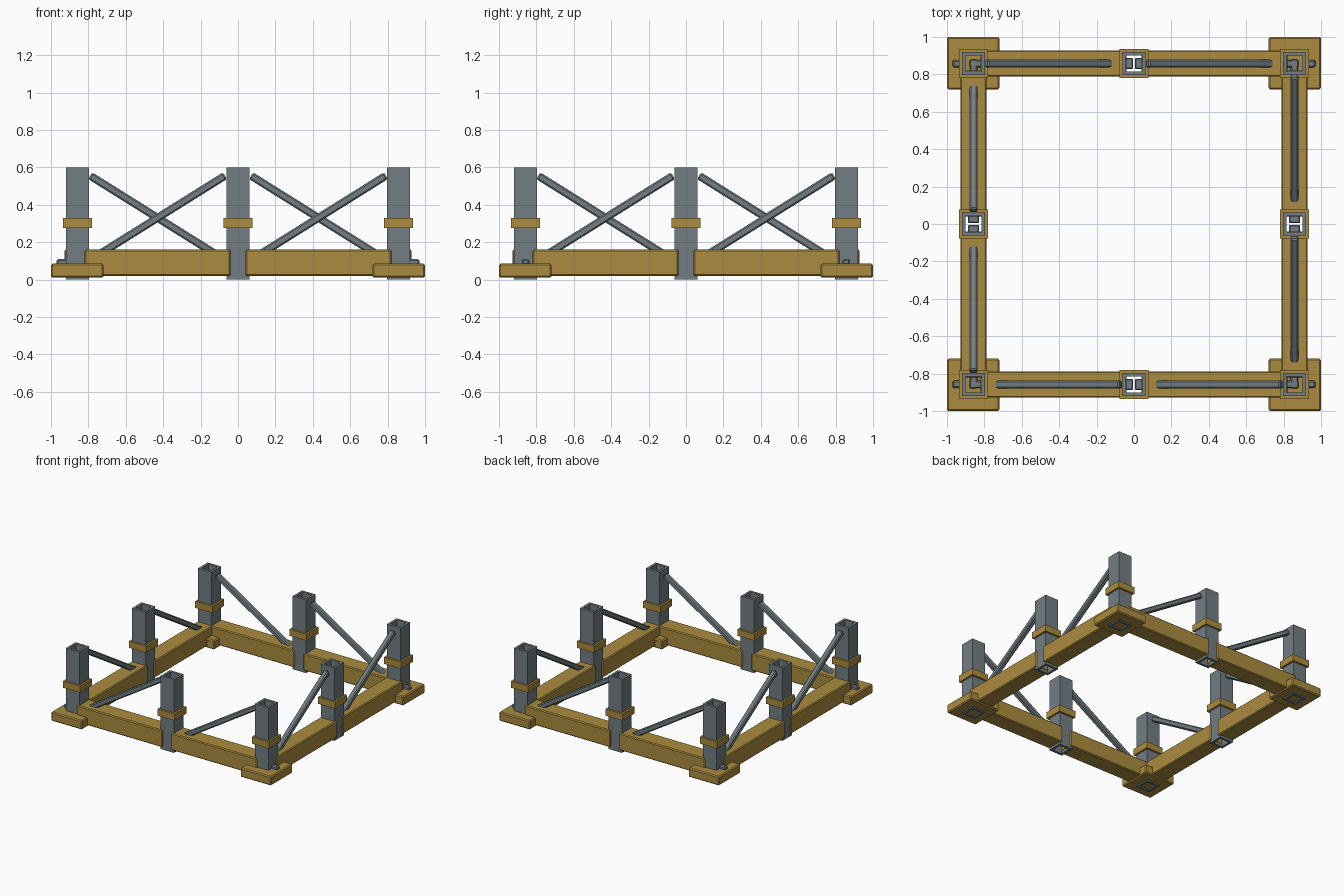
import bpy, bmesh, math
from mathutils import Matrix, Vector

if "Cube" in bpy.data.objects:
    bpy.data.objects.remove(bpy.data.objects["Cube"])


def material(name, rgb):
    m = bpy.data.materials.new(name)
    m.diffuse_color = (*rgb, 1)
    m.use_nodes = True
    m.node_tree.nodes["Principled BSDF"].inputs["Base Color"].default_value = m.diffuse_color
    return m


TIMBER = material("ochre_timber", (0.41, 0.265, 0.05))
STEEL = material("blue_grey_steel", (0.17, 0.21, 0.23))
P = 0.858          # distance of post centres from the middle


def finish(name, bm, mat, turn):
    """Turn the part about z in quarter steps and add it to the scene."""
    bm.transform(Matrix.Rotation(turn * math.pi / 2, 4, 'Z'))
    bmesh.ops.recalc_face_normals(bm, faces=bm.faces)
    me = bpy.data.meshes.new(name)
    bm.to_mesh(me)
    bm.free()
    me.materials.append(mat)
    ob = bpy.data.objects.new(name, me)
    bpy.context.collection.objects.link(ob)
    return ob


def block(name, centre, size, mat, turn=0, bevel=0.0, tilt=0.0):
    """Box with chamfered edges, tilted about y."""
    bm = bmesh.new()
    bmesh.ops.create_cube(bm, size=1)
    bm.transform(Matrix.Diagonal((*size, 1)))
    if bevel:
        bmesh.ops.bevel(bm, geom=bm.edges[:], offset=bevel, segments=1,
                        affect='EDGES')
    bm.transform(Matrix.Translation(centre) @ Matrix.Rotation(tilt, 4, 'Y'))
    return finish(name, bm, mat, turn)


def tube(name, x, y, z0, z1, outer, inner, mat, turn):
    """Open square tube with half widths outer and inner."""
    bm = bmesh.new()
    corners = [(-1, -1), (1, -1), (1, 1), (-1, 1)]
    loops = [[bm.verts.new((x + r * cx, y + r * cy, z)) for cx, cy in corners]
             for r, z in ((outer, z0), (outer, z1), (inner, z1), (inner, z0))]
    for a, b in zip(loops, loops[1:] + loops[:1]):
        for i in range(4):
            j = (i + 1) % 4
            bm.faces.new((a[i], a[j], b[j], b[i]))
    return finish(name, bm, mat, turn)


def brace(name, start, end, turn):
    """Slanted strut between two points of the front side."""
    a, b = Vector(start), Vector(end)
    d = b - a
    block(name, (a + b) / 2, (d.length, 0.042, 0.042), STEEL, turn, 0.008,
          -math.atan2(d.z, d.x))


# One side of the frame, repeated by quarter turns
for t in range(4):
    block("corner_pad", (-0.86, -0.86, 0.0475), (0.28, 0.28, 0.075), TIMBER, t, 0.008)
    for label, x in (("corner", -P), ("middle", 0.0)):
        tube(label + "_post", x, -P, 0.0, 0.6, 0.0615, 0.042, STEEL, t)
        tube(label + "_collar", x, -P, 0.275, 0.33, 0.0775, 0.0615, TIMBER, t)
    for x0, x1 in ((-0.82, -0.04), (0.04, 0.82)):
        block("base_beam", ((x0 + x1) / 2, -P, 0.09), (x1 - x0, 0.14, 0.14),
              TIMBER, t, 0.007)
    # struts rise in the same sense around the frame
    for x in (-0.43, 0.43):
        brace("diagonal_brace", (x - 0.36, -P, 0.105), (x + 0.36, -P, 0.555), t)
    # beam tenons inside the posts
    for s in (-1, 1):
        block("middle_tenon", (s * 0.025, -P, 0.09), (0.04, 0.06, 0.04), STEEL, t, 0.006)
        block("corner_tenon", (s * 0.845, -P, 0.09), (0.07, 0.04, 0.04), STEEL, t, 0.006)

# Pegs poking out sideways at the corners
for t in (0, 2):
    for s in (-1, 1):
        block("corner_peg", (s * 0.94, -P, 0.09), (0.06, 0.04, 0.04), STEEL, t, 0.008)
